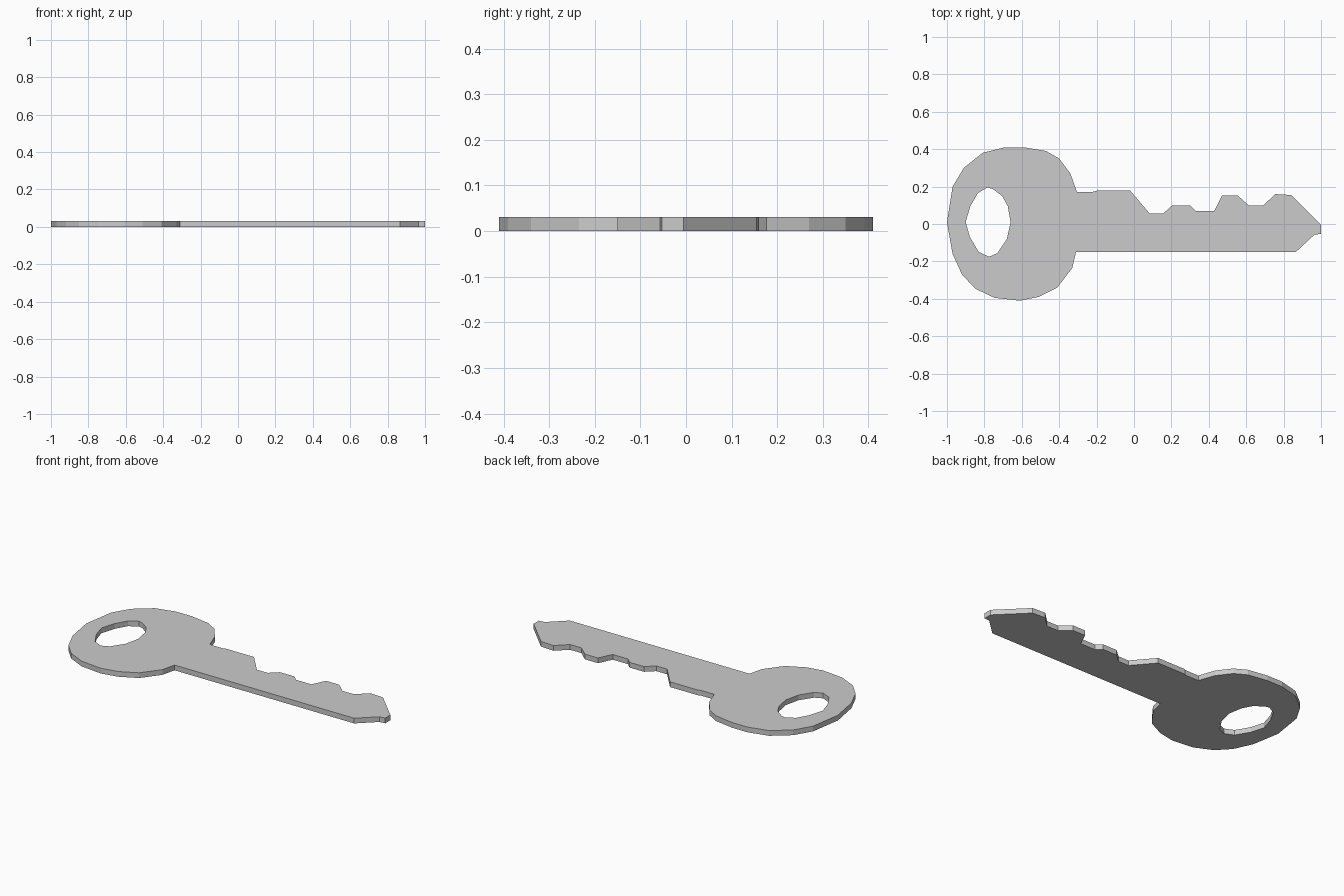
import bpy, bmesh
from mathutils import Vector

THICKNESS = 0.031

# Round bow, clockwise from the lower neck to the upper neck
bow = [(-0.31, -0.15), (-0.33, -0.235), (-0.41, -0.34), (-0.51, -0.39),
       (-0.61, -0.41), (-0.745, -0.395), (-0.85, -0.345), (-0.92, -0.27),
       (-0.97, -0.16), (-1.0, 0.01), (-0.97, 0.2), (-0.91, 0.30),
       (-0.81, 0.38), (-0.69, 0.41), (-0.59, 0.41), (-0.47, 0.39),
       (-0.40, 0.35), (-0.34, 0.27), (-0.305, 0.172)]

# Blade: shoulder, cut teeth, pointed tip
blade = [(-0.22, 0.172), (-0.20, 0.178), (-0.02, 0.178), (0.085, 0.055),
         (0.155, 0.055), (0.205, 0.10), (0.30, 0.10), (0.33, 0.07),
         (0.43, 0.07), (0.47, 0.152), (0.555, 0.152), (0.615, 0.098),
         (0.69, 0.098), (0.755, 0.16), (0.84, 0.155), (1.0, -0.005),
         (1.0, -0.053), (0.965, -0.057), (0.865, -0.15)]

# Ring hole
hole = [(-0.90, 0.01), (-0.875, 0.095), (-0.835, 0.165), (-0.785, 0.195),
        (-0.755, 0.187), (-0.705, 0.15), (-0.675, 0.095), (-0.66, 0.01),
        (-0.68, -0.08), (-0.73, -0.155), (-0.775, -0.175), (-0.83, -0.15),
        (-0.877, -0.07)]


def add_loop(bm, points):
    verts = [bm.verts.new((x, y, 0)) for x, y in points]
    return [bm.edges.new((v, verts[(i + 1) % len(verts)]))
            for i, v in enumerate(verts)]


# Fill the outline around the hole, then extrude to a flat plate
bm = bmesh.new()
edges = add_loop(bm, bow + blade) + add_loop(bm, hole)
bmesh.ops.triangle_fill(bm, edges=edges, use_beauty=True, normal=Vector((0, 0, 1)))
ext = bmesh.ops.extrude_face_region(bm, geom=bm.faces[:], use_keep_orig=True)
top = [g for g in ext["geom"] if isinstance(g, bmesh.types.BMVert)]
bmesh.ops.translate(bm, verts=top, vec=(0, 0, THICKNESS))
bmesh.ops.recalc_face_normals(bm, faces=bm.faces[:])

mesh = bpy.data.meshes.new("key")
bm.to_mesh(mesh)
bm.free()
key = bpy.data.objects.new("key", mesh)
bpy.context.collection.objects.link(key)
